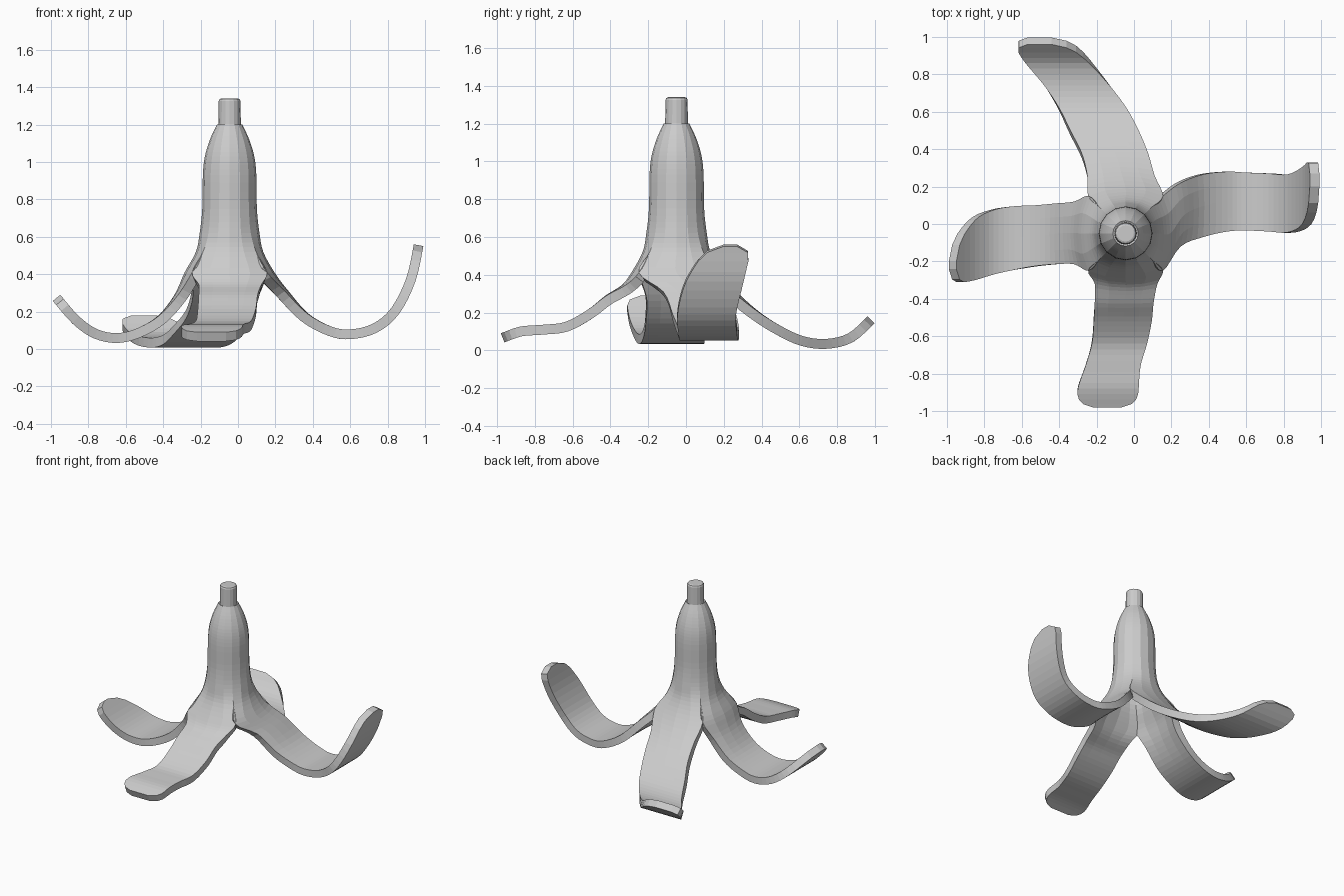
import bpy
import bmesh
import math

default_cube = bpy.data.objects.get("Cube")
if default_cube:
    bpy.data.objects.remove(default_cube, do_unlink=True)

CENTRE = (-.045, -.05)
THICKNESS = .052
TIP_RADIUS = .08
COLUMNS = 4
STEPS = 4

peel_grey = bpy.data.materials.new("peel_grey")
peel_grey.use_nodes = True
peel_grey.diffuse_color = (.6, .6, .6, 1)
peel_grey.node_tree.nodes["Principled BSDF"].inputs["Base Color"].default_value = (.6, .6, .6, 1)

# Upper body: height, radius, half width at the seams
ROUND = math.sqrt(.5)
body_rows = [(z, r, r * ROUND) for z, r in
             [(1.2, .068), (1.12, .105), (1.03, .132), (.93, .143), (.75, .146), (.62, .16)]]
body_rows += [(.52, .18, .142), (.41, .24, .2)]

# Peel strips: distance along the axis, height, then the two side edges
right_strip = [(.25, .31, -.12, .22), (.37, .19, -.07, .265), (.5, .12, -.04, .28),
               (.6, .105, -.035, .275), (.72, .135, -.04, .27), (.82, .22, -.045, .265),
               (.9, .38, 0, .305), (.94, .56, .12, .35)]
left_strip = [(-.32, .29, -.215, .12), (-.42, .18, -.215, .11), (-.53, .115, -.225, .1),
              (-.64, .085, -.245, .095), (-.75, .105, -.27, .075), (-.85, .175, -.3, .02),
              (-.95, .29, -.32, -.12)]
back_strip = [(.26, .3, -.25, .11), (.38, .205, -.28, .075), (.5, .13, -.34, .025),
              (.62, .075, -.4, -.04), (.74, .06, -.48, -.13), (.86, .09, -.58, -.24),
              (.96, .18, -.65, -.36)]
front_strip = [(-.32, .345, -.21, .125), (-.42, .29, -.21, .105), (-.52, .215, -.215, .095),
               (-.64, .15, -.225, .07), (-.76, .135, -.26, .035), (-.88, .125, -.3, .025),
               (-.98, .09, -.3, .015)]


def smooth_rows(rows):
    """Catmull-Rom interpolation through rows of numbers."""
    padded = [rows[0]] + rows + [rows[-1]]
    result = []
    for a, b, c, d in zip(padded, padded[1:], padded[2:], padded[3:]):
        for step in range(STEPS):
            t = step / STEPS
            result.append([q + t / 2 * (r - p + t * (2 * p - 5 * q + 4 * r - s
                                                    + t * (3 * (q - r) + s - p)))
                           for p, q, r, s in zip(a, b, c, d)])
    return result + [list(rows[-1])]


def round_tip(rows):
    """Narrow the last rows so that the corners of the tip are rounded."""
    distance = 0
    previous = rows[-1]
    for row in reversed(rows):
        distance += math.dist(row[:2], previous[:2])
        previous = row
        if distance >= TIP_RADIUS:
            break
        gap = TIP_RADIUS - distance
        inset = TIP_RADIUS - math.sqrt(TIP_RADIUS ** 2 - gap ** 2)
        row[2] += inset
        row[3] -= inset


def add_peel(bm, axis, sign, strip):
    """One quarter of the body running down into its strip."""
    along, across = CENTRE[axis], CENTRE[1 - axis]
    rows = [(along + sign * e, z, across - e, across + e, r - e) for z, r, e in body_rows]
    bulges = [.02, .006] + [0] * len(strip)
    rows += [row + (bulge,) for row, bulge in zip(strip, bulges)]
    rows = smooth_rows(rows)
    round_tip(rows)
    grid = []
    for u, z, low, high, bulge in rows:
        line = []
        for column in range(COLUMNS + 1):
            angle = (column / COLUMNS - .5) * math.pi / 2
            t = math.sin(angle) / ROUND
            arch = (math.cos(angle) - ROUND) / (1 - ROUND)
            point = [u + sign * bulge * arch, (low + high) / 2 + t * (high - low) / 2]
            if axis:
                point.reverse()
            line.append(bm.verts.new((*point, z)))
        grid.append(line)
    for upper, lower in zip(grid, grid[1:]):
        for j in range(COLUMNS):
            quad = [upper[j], lower[j], lower[j + 1], upper[j + 1]]
            if (sign < 0) != (axis == 1):
                quad.reverse()
            bm.faces.new(quad)


def finish(name, bm):
    mesh = bpy.data.meshes.new(name)
    bm.to_mesh(mesh)
    bm.free()
    mesh.materials.append(peel_grey)
    obj = bpy.data.objects.new(name, mesh)
    bpy.context.collection.objects.link(obj)
    return obj


# Body and four peeled strips, joined along their seams
bm = bmesh.new()
add_peel(bm, 0, 1, right_strip)
add_peel(bm, 0, -1, left_strip)
add_peel(bm, 1, 1, back_strip)
add_peel(bm, 1, -1, front_strip)
bmesh.ops.remove_doubles(bm, verts=bm.verts[:], dist=.0005)
peel = finish("peel", bm)
shell = peel.modifiers.new("thickness", "SOLIDIFY")
shell.thickness = THICKNESS
shell.offset = -1
shell.use_even_offset = True

# Stem with a softened top edge
bm = bmesh.new()
bmesh.ops.create_cone(bm, cap_ends=True, segments=16, radius1=.061, radius2=.058, depth=.18)
bmesh.ops.translate(bm, verts=bm.verts[:], vec=(*CENTRE, 1.25))
rim = [e for e in bm.edges if all(v.co.z > 1.3 for v in e.verts)]
bmesh.ops.bevel(bm, geom=rim, offset=.014, segments=2, profile=.5, affect="EDGES")
finish("stem", bm)
